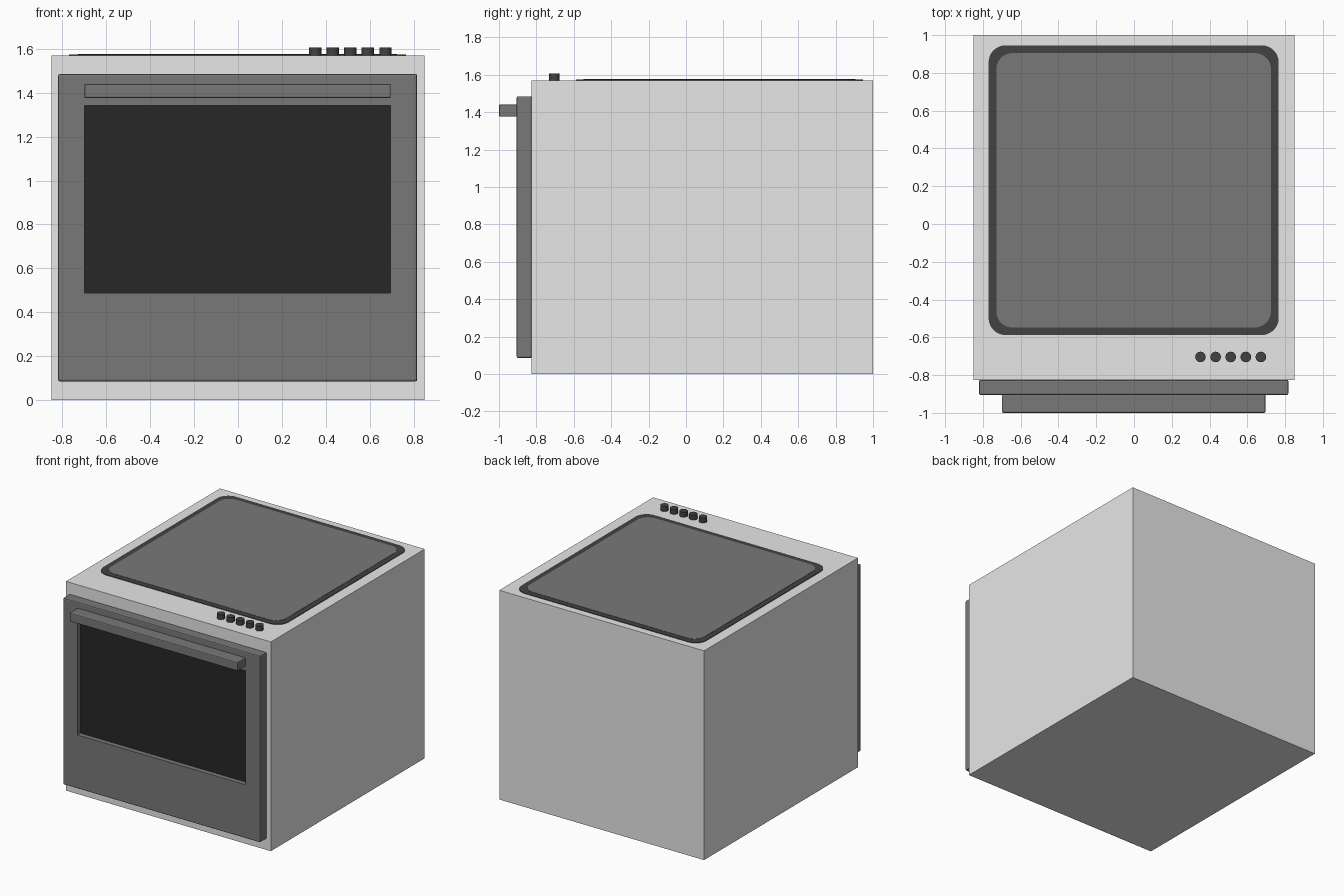
import bpy, bmesh, math

if "Cube" in bpy.data.objects:
    bpy.data.objects.remove(bpy.data.objects["Cube"])


def material(name, v):
    m = bpy.data.materials.new(name)
    m.diffuse_color = (v, v, v, 1)
    m.use_nodes = True
    m.node_tree.nodes["Principled BSDF"].inputs["Base Color"].default_value = m.diffuse_color
    return m


LIGHT = material("light_grey_enamel", 0.8)
GREY = material("dark_grey_metal", 0.19)
CHARCOAL = material("charcoal_trim", 0.055)
BLACK = material("black_glass", 0.02)


def finish(name, bm, mat):
    bmesh.ops.recalc_face_normals(bm, faces=bm.faces)
    me = bpy.data.meshes.new(name)
    bm.to_mesh(me)
    bm.free()
    me.materials.append(mat)
    ob = bpy.data.objects.new(name, me)
    bpy.context.collection.objects.link(ob)
    return ob


def box(name, x, y, z, mat, bevel=0):
    bm = bmesh.new()
    bmesh.ops.create_cube(bm, size=1)
    for v in bm.verts:
        v.co = [(a + b) / 2 + c * (b - a) for (a, b), c in zip((x, y, z), v.co)]
    ob = finish(name, bm, mat)
    if bevel:
        mod = ob.modifiers.new("soft_edges", "BEVEL")
        mod.width, mod.segments = bevel, 2
    return ob


def rounded_loop(x, y, r, steps=8):
    pts = []
    corners = [(x[1] - r, y[1] - r), (x[0] + r, y[1] - r),
               (x[0] + r, y[0] + r), (x[1] - r, y[0] + r)]
    for q, (cx, cy) in enumerate(corners):
        for i in range(steps + 1):
            a = math.pi / 2 * (q + i / steps)
            pts.append((cx + r * math.cos(a), cy + r * math.sin(a)))
    return pts


def rounded_plate(name, x, y, r, z, mat):
    bm = bmesh.new()
    face = bm.faces.new([bm.verts.new((px, py, z[0])) for px, py in rounded_loop(x, y, r)])
    ext = bmesh.ops.extrude_face_region(bm, geom=[face])["geom"]
    for v in ext:
        if isinstance(v, bmesh.types.BMVert):
            v.co.z = z[1]
    if not any(abs(f.calc_center_median().z - z[0]) < 1e-6 for f in bm.faces):
        bmesh.ops.holes_fill(bm, edges=bm.edges)
    return finish(name, bm, mat)


# Main cabinet
box("oven_body", (-0.85, 0.85), (-0.825, 1.0), (0, 1.57), LIGHT)

# Door with a recessed window
door = box("oven_door", (-0.82, 0.817), (-0.905, -0.825), (0.085, 1.485), GREY, 0.008)
cutter = box("window_cutter", (-0.70, 0.696), (-0.95, -0.865), (0.488, 1.343), GREY)
cutter.hide_render = True
cutter.display_type = "WIRE"
cut = door.modifiers.new("window_opening", "BOOLEAN")
cut.operation, cut.object, cut.solver = "DIFFERENCE", cutter, "EXACT"
box("door_window", (-0.70, 0.696), (-0.869, -0.862), (0.488, 1.343), BLACK)

# Door handle bar
box("door_handle", (-0.70, 0.696), (-1.0, -0.90), (1.376, 1.441), GREY, 0.007)

# Cooktop: dark border and grey glass
rounded_plate("cooktop_border", (-0.77, 0.766), (-0.588, 0.946), 0.09, (1.565, 1.574), CHARCOAL)
rounded_plate("cooktop_plate", (-0.729, 0.725), (-0.548, 0.905), 0.085, (1.568, 1.576), GREY)

# Row of knobs
for i in range(5):
    bpy.ops.mesh.primitive_cylinder_add(vertices=24, radius=0.028, depth=0.04,
                                        location=(0.352 + 0.08 * i, -0.704, 1.587))
    knob = bpy.context.object
    knob.name = f"knob_{i + 1}"
    knob.data.materials.append(CHARCOAL)
    bpy.ops.object.shade_smooth_by_angle()
